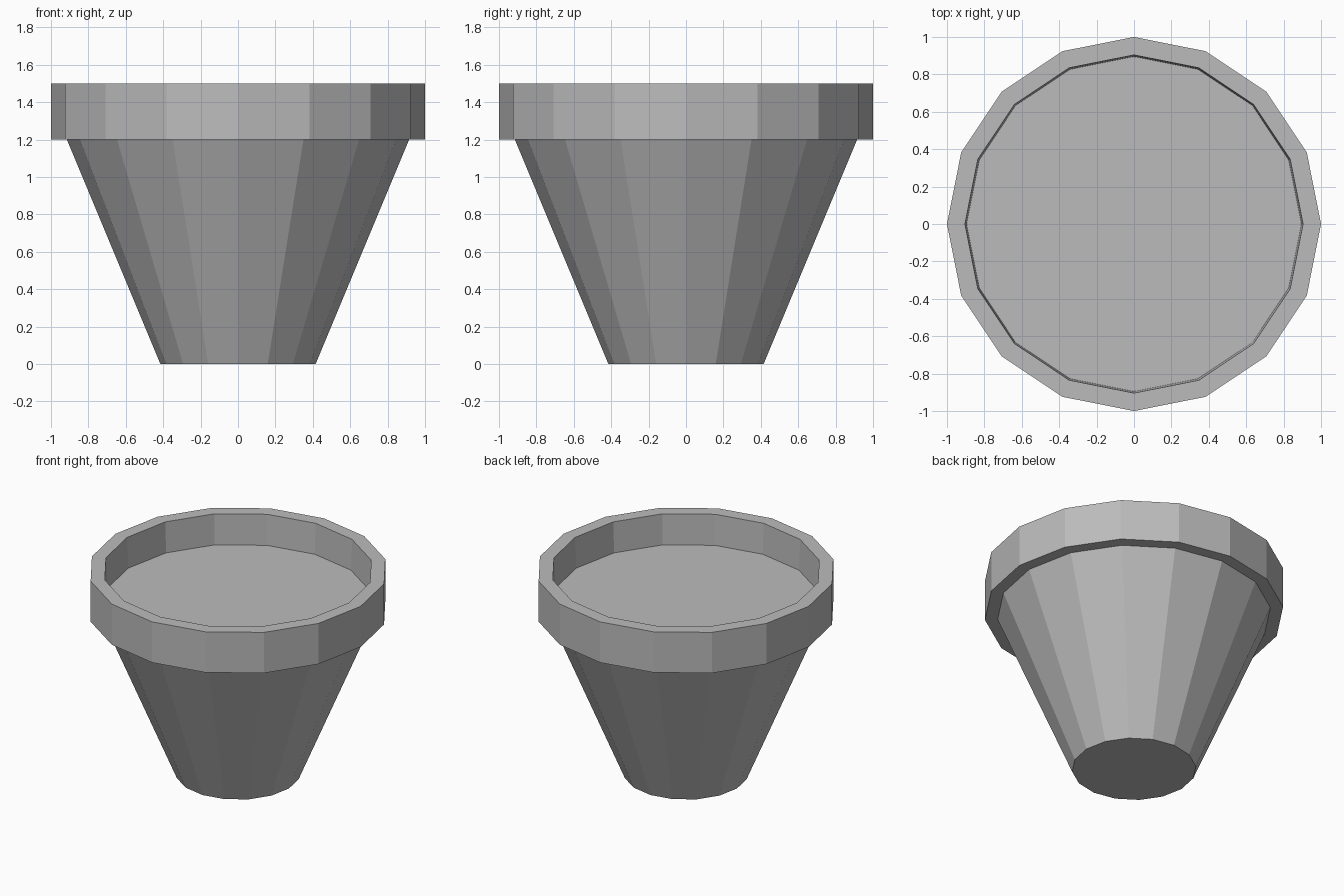
import bpy, bmesh, math

if "Cube" in bpy.data.objects:
    bpy.data.objects.remove(bpy.data.objects["Cube"])

SIDES = 16

grey = bpy.data.materials.new("plain grey")
grey.diffuse_color = (0.5, 0.5, 0.5, 1)
grey.use_nodes = True
grey.node_tree.nodes["Principled BSDF"].inputs["Base Color"].default_value = grey.diffuse_color


def lathe(name, profile):
    """Revolve (radius, height) points; a radius of 0 at an end means a flat cap."""
    bm = bmesh.new()
    rings = []
    for r, z in profile:
        rings.append([bm.verts.new((r * math.cos(2 * math.pi * i / SIDES),
                                    r * math.sin(2 * math.pi * i / SIDES), z))
                      for i in range(SIDES)])
    for a, b in zip(rings, rings[1:]):
        for i in range(SIDES):
            j = (i + 1) % SIDES
            bm.faces.new((a[i], a[j], b[j], b[i]))
    # flat underside and flat soil surface
    bm.faces.new(rings[0][::-1])
    bm.faces.new(rings[-1])
    bmesh.ops.recalc_face_normals(bm, faces=bm.faces)
    mesh = bpy.data.meshes.new(name)
    bm.to_mesh(mesh)
    bm.free()
    mesh.materials.append(grey)
    obj = bpy.data.objects.new(name, mesh)
    bpy.context.collection.objects.link(obj)
    return obj


# tapered pot with a thick upright rim and a recessed flat fill
lathe("flower_pot", [
    (0.415, 0.0),    # base
    (0.915, 1.2),    # top of tapered body
    (1.0, 1.2),      # underside of rim
    (1.0, 1.5),      # outer rim
    (0.904, 1.5),    # inner rim
    (0.895, 1.275),  # fill level
])
